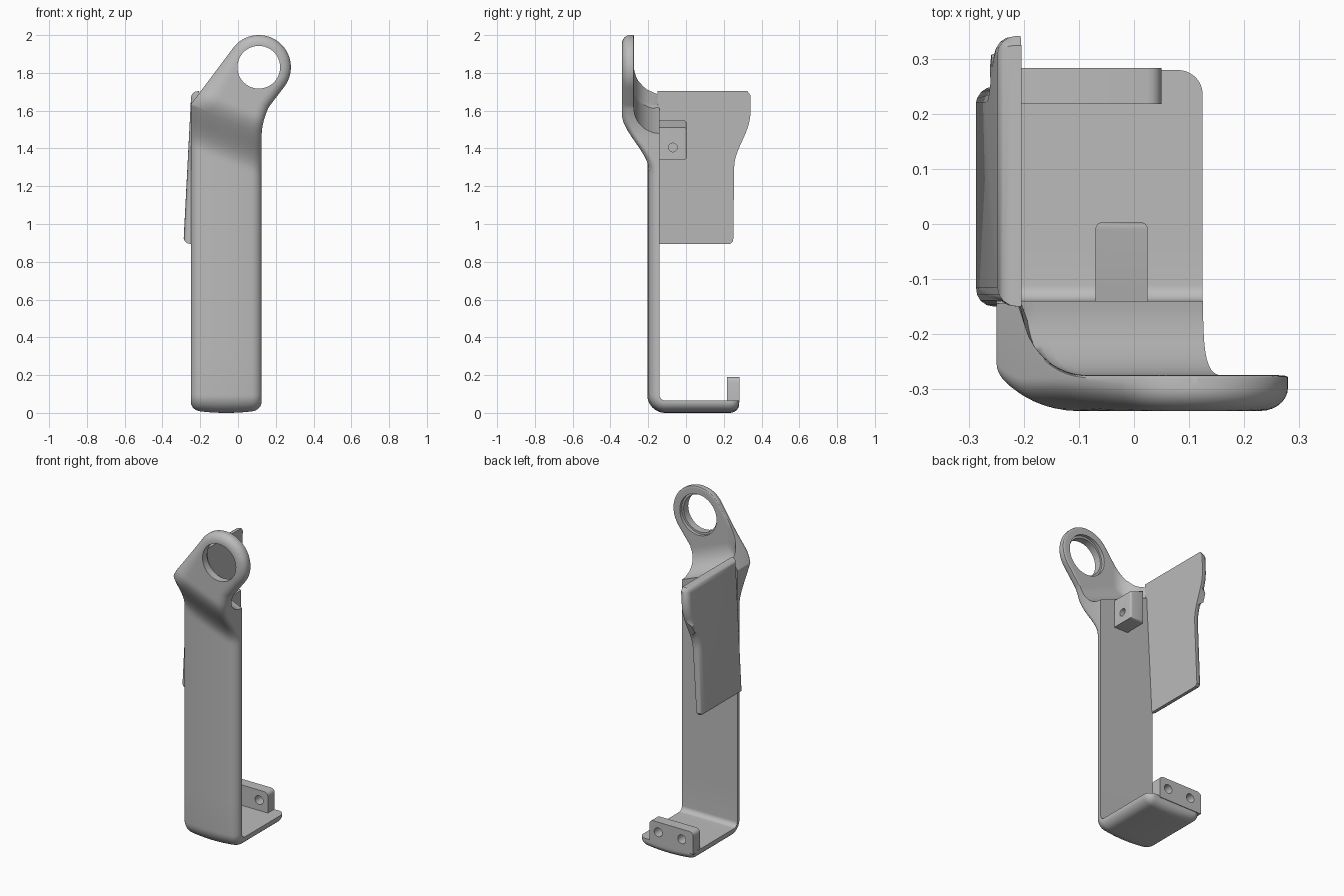
import bpy, bmesh, math
from mathutils import Vector, Matrix
from mathutils.geometry import intersect_point_line

if "Cube" in bpy.data.objects:
    bpy.data.objects.remove(bpy.data.objects["Cube"])

grey = bpy.data.materials.new("plain grey")
grey.use_nodes = True
grey.diffuse_color = (0.5, 0.5, 0.5, 1)
grey.node_tree.nodes["Principled BSDF"].inputs["Base Color"].default_value = (0.5, 0.5, 0.5, 1)

LEFT, RIGHT, WALL_Y, THICK = -0.25, 0.125, -0.14, 0.065
RING_X, RING_Z, RING_R = 0.11, 1.83, 0.17
BEND_Y, BEND_Z, BEND_R = -0.11, 0.095, 0.03
BEND_END = BEND_Z - 0.094          # unrolled position where the foot begins
FOOT_END = BEND_END - 0.39
SLANT = 0.4


def finish(name, bm):
    bmesh.ops.recalc_face_normals(bm, faces=bm.faces[:])
    mesh = bpy.data.meshes.new(name)
    bm.to_mesh(mesh)
    bm.free()
    mesh.materials.append(grey)
    ob = bpy.data.objects.new(name, mesh)
    bpy.context.collection.objects.link(ob)
    return ob


def smooth(ob):
    bpy.ops.object.select_all(action='DESELECT')
    ob.select_set(True)
    bpy.context.view_layer.objects.active = ob
    bpy.ops.object.shade_smooth_by_angle(angle=math.radians(35))


def drill(ob, centre, radius, depth, axis):
    """Cut a round hole and discard the cutter."""
    bm = bmesh.new()
    bmesh.ops.create_cone(bm, cap_ends=True, segments=64, radius1=radius,
                          radius2=radius, depth=depth)
    turn = Matrix.Rotation(math.pi / 2, 4, 'X' if axis == 'Y' else 'Y')
    bm.transform(Matrix.Translation(centre) @ turn)
    cutter = finish("hole_cutter", bm)
    cutter.hide_render = True
    mod = ob.modifiers.new("hole", 'BOOLEAN')
    mod.operation, mod.solver, mod.object = 'DIFFERENCE', 'EXACT', cutter
    bpy.context.view_layer.objects.active = ob
    bpy.ops.object.modifier_apply(modifier=mod.name)
    bpy.data.objects.remove(cutter)


def ramp(v, a, b):
    t = min(1, max(0, (v - a) / (b - a)))
    return t * t * (3 - 2 * t)


def root(v):
    return math.sqrt(max(0, v))


def left_edge(z):
    if z < BEND_END:
        return LEFT + corner(z)
    if z < 1.633:
        return LEFT
    if z < 1.932:
        return LEFT + (z - 1.633) * 0.75
    return RING_X - root(RING_R ** 2 - (z - RING_Z) ** 2)


def right_edge(z):
    if z < BEND_END:
        return RIGHT - corner(z)
    if z < 1.46:
        return RIGHT
    if z < 1.62:
        return RIGHT + 0.0385 * ((z - 1.46) / 0.16) ** 2
    if z < 1.728:
        return 0.1635 + (z - 1.62) * 0.765
    return RING_X + root(RING_R ** 2 - (z - RING_Z) ** 2)


def corner(s, r=0.045):
    """Rounded rear corners of the foot."""
    gap = s - FOOT_END
    return r - root(r * r - (r - gap) ** 2) if gap < r else 0


def slanted(s, x):
    """Rows tilt across the shoulder and level out at the ring and wall."""
    w = ramp(s, 1.0, 1.27) * (1 - ramp(s, 1.66, 1.93))
    return s - SLANT * (x - 0.1) * w


def edge_round(d, width, depth):
    return depth * (1 - root(1 - (1 - d / width) ** 2)) if d < width else 0


def frame(s, z):
    """Inner point and outward direction along the foot, bend and wall."""
    if s >= BEND_Z:
        return Vector((0, WALL_Y, z)), Vector((0, -1, 0))
    if s > BEND_END:
        a = (BEND_Z - s) / (BEND_Z - BEND_END) * math.pi / 2
        n = Vector((0, -math.cos(a), -math.sin(a)))
        return Vector((0, BEND_Y, BEND_Z)) + n * BEND_R, n
    return Vector((0, BEND_Y + BEND_END - s, BEND_Z - BEND_R)), Vector((0, 0, -1))


def inner_lift(s, x):
    """Hollow behind the shoulder and the fillet toward the side guard."""
    if s < 1.49:
        return 0
    y = -0.275 if s > 1.63 else WALL_Y - root(0.135 ** 2 * (1 - ((s - 1.63) / 0.14) ** 2))
    if x < -0.085:
        y = max(y, -0.145 - root(0.13 ** 2 * (1 - ((x + 0.085) / 0.12) ** 2)))
    return y - WALL_Y


# Row positions along the unrolled bracket, foot to ring
rows = [FOOT_END + 0.05 * (1 - math.cos(i * math.pi / 20)) for i in range(11)]
rows += [FOOT_END + 0.05 + i * (BEND_END - FOOT_END - 0.05) / 6 for i in range(1, 7)]
rows += [BEND_END + i * (BEND_Z - BEND_END) / 10 for i in range(1, 11)]
rows += [0.3, 0.6, 0.9] + [1.0 + 0.02 * i for i in range(25)] + [1.4899]
rows += [1.63 - 0.14 * math.cos(i * math.pi / 24) for i in range(13)]
rows += [1.64 + 0.01 * i for i in range(27)]
rows += [1.91 + 0.0899 * math.sin(i * math.pi / 40) for i in range(1, 21)]

ends = []
for s in rows:
    pair = []
    for edge in (left_edge, right_edge):
        x = edge(s)
        for _ in range(12):
            x = 0.5 * (x + edge(slanted(s, x)))
        pair.append(Vector((x, slanted(s, x), 0)))
    ends.append(pair)


def edge_distance(p, i):
    d = min(p.x - ends[i][0].x, ends[i][1].x - p.x)
    segs = [ends[0], ends[-1]]
    for j in range(max(0, i - 12), min(len(ends) - 1, i + 12)):
        segs += [(ends[j][k], ends[j + 1][k]) for k in (0, 1)]
    for a, b in segs:
        if (b - a).length < 1e-7:
            continue
        t = min(1, max(0, intersect_point_line(p, a, b)[1]))
        d = min(d, (p - a.lerp(b, t)).length)
    return max(0, d)


# Main bracket: foot, wall, shoulder and ring arm in one loft
COLS = 28
bm = bmesh.new()
loops = []
for i, s in enumerate(rows):
    front, back = [], []
    xl, xr = ends[i][0].x, ends[i][1].x
    for c in range(COLS + 1):
        x = xl + (xr - xl) * (1 - math.cos(math.pi * c / COLS)) / 2
        z = slanted(s, x)
        d = edge_distance(Vector((x, z, 0)), i)
        p, n = frame(s, z)
        p.x = x
        arm = ramp(s, 1.27, 1.58)
        wide = arm * (1 - ramp(x, -0.15, 0.05))
        cut = edge_round(d, 0.05 + 0.05 * wide, 0.042 + 0.018 * wide)
        crown = 0.015 * (1 - arm) * ((x + 0.0625) / 0.1875) ** 2
        front.append(bm.verts.new(p + n * (THICK + 0.135 * arm - cut - crown)))
        lift = inner_lift(s, x)
        if s > 1.64:
            lift -= edge_round(d, 0.015, 0.004)
        back.append(bm.verts.new(p + Vector((0, lift, 0))))
    loops.append(front + back[::-1])
for a, b in zip(loops, loops[1:]):
    for k in range(len(a)):
        m = (k + 1) % len(a)
        bm.faces.new((a[k], a[m], b[m], b[k]))
bm.faces.new(loops[0])
bm.faces.new(loops[-1])
bracket = finish("bracket_body", bm)
drill(bracket, (RING_X, -0.3, RING_Z), 0.113, 0.3, 'Y')
drill(bracket, (RING_X, -0.25, RING_Z), 0.125, 0.09, 'Y')
smooth(bracket)

# Side guard: tilted plate with a rounded outer rim
outline = [(-0.15, 0.895), (0.235, 0.895), (0.25, 0.91), (0.255, 1.3)]
for i in range(1, 12):
    t = i / 12
    outline.append((0.255 + 0.085 * ramp(t, 0, 1), 1.3 + 0.28 * t))
outline += [(0.341, 1.58), (0.342, 1.68), (0.325, 1.703), (-0.15, 1.703)]
bm = bmesh.new()
face = bm.faces.new([bm.verts.new((0, y, z)) for y, z in outline])
top = bmesh.ops.extrude_face_region(bm, geom=[face])["geom"]
outer = [v for v in top if isinstance(v, bmesh.types.BMVert)]
for v in outer:
    v.co.x = -0.042
rim = [e for e in bm.edges if all(v in outer for v in e.verts)]
bmesh.ops.bevel(bm, geom=rim, offset=0.034, segments=4, profile=0.5, affect='EDGES')
for v in bm.verts:
    v.co.x += -0.205 - (1.703 - v.co.z) * 0.052
smooth(finish("side_guard", bm))


def block(name, lo, hi, picks, radius):
    """Box whose edges chosen by a rule are rounded."""
    bm = bmesh.new()
    bmesh.ops.create_cube(bm, size=1)
    for v in bm.verts:
        v.co = [lo[k] if v.co[k] < 0 else hi[k] for k in range(3)]
    chosen = [e for e in bm.edges if picks((e.verts[0].co + e.verts[1].co) / 2)]
    bmesh.ops.bevel(bm, geom=chosen, offset=radius, segments=4, profile=0.5, affect='EDGES')
    return bm


# Screw block on the foot
bm = block("foot_block", (-0.248, 0.218, 0.055), (0.05, 0.284, 0.19),
           lambda m: m.z > 0.18 and abs(m.y - 0.251) < 0.01, 0.025)
foot_block = finish("foot_block", bm)
for x in (-0.01, -0.17):
    drill(foot_block, (x, 0.25, 0.128), 0.027, 0.2, 'Y')
smooth(foot_block)

# Screw lug on the inside of the wall, its top following the shoulder slant
bm = block("wall_lug", (-0.07, -0.16, 1.34), (0.025, 0.003, 1.51),
           lambda m: m.y > -0.01 and abs(m.y - 0.003) < 0.001, 0.012)
for v in bm.verts:
    if v.co.z > 1.42:
        v.co.z -= SLANT * (v.co.x - 0.025)
lug = finish("wall_lug", bm)
drill(lug, (0, -0.07, 1.405), 0.023, 0.12, 'X')
smooth(lug)
